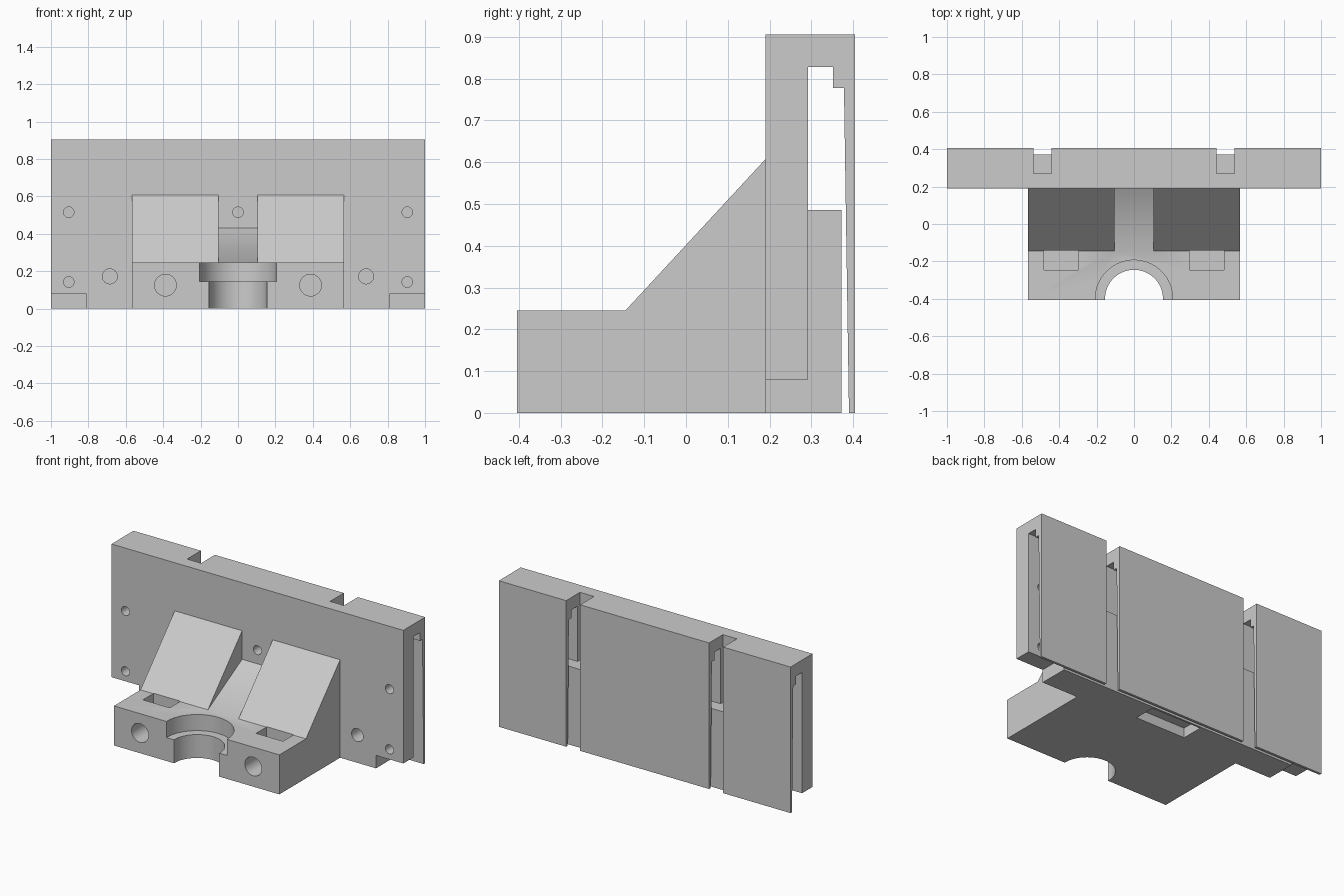
import bpy, bmesh, math
from mathutils import Matrix

if "Cube" in bpy.data.objects:
    bpy.data.objects.remove(bpy.data.objects["Cube"])

grey = bpy.data.materials.new("plain grey")
grey.use_nodes = True
colour = (0.6, 0.6, 0.6, 1)
grey.diffuse_color = colour
grey.node_tree.nodes["Principled BSDF"].inputs["Base Color"].default_value = colour


def make(name, bm):
    bmesh.ops.recalc_face_normals(bm, faces=bm.faces)
    mesh = bpy.data.meshes.new(name)
    bm.to_mesh(mesh)
    bm.free()
    mesh.materials.append(grey)
    ob = bpy.data.objects.new(name, mesh)
    bpy.context.collection.objects.link(ob)
    return ob


def extrude(name, profile, x0, x1):
    """Extrude a (y, z) profile along x."""
    bm = bmesh.new()
    face = bm.faces.new([bm.verts.new((x0, y, z)) for y, z in profile])
    new = bmesh.ops.extrude_face_region(bm, geom=[face])["geom"]
    verts = [v for v in new if isinstance(v, bmesh.types.BMVert)]
    bmesh.ops.translate(bm, verts=verts, vec=(x1 - x0, 0, 0))
    return make(name, bm)


def box(name, x0, x1, y0, y1, z0, z1):
    return extrude(name, [(y0, z0), (y1, z0), (y1, z1), (y0, z1)], x0, x1)


def cylinder(name, radius, centre, depth, axis, sides=48):
    bm = bmesh.new()
    turn = Matrix.Rotation(math.pi / 2, 4, "X") if axis == "Y" else Matrix()
    bmesh.ops.create_cone(bm, cap_ends=True, segments=sides, radius1=radius,
                          radius2=radius, depth=depth,
                          matrix=Matrix.Translation(centre) @ turn)
    return make(name, bm)


def combine(target, tool, operation="DIFFERENCE"):
    mod = target.modifiers.new("combine", "BOOLEAN")
    mod.operation, mod.solver, mod.object = operation, "EXACT", tool
    bpy.context.view_layer.objects.active = target
    bpy.ops.object.modifier_apply(modifier=mod.name)
    bpy.data.objects.remove(tool)


# Clamp block with sloped gussets and a trough between them
base = extrude("clamp_block", [(-.405, 0), (.25, 0), (.25, .607), (.19, .607),
                               (-.145, .245), (-.405, .245)], -.567, .567)
combine(base, extrude("trough", [(-.145, .245), (.19, .43), (.26, .43),
                                 (.26, .7), (-.145, .7)], -.105, .105))

# Half bore with a wider counterbore
combine(base, cylinder("bore", .155, (0, -.4, .1), .4, "Z", 64))
combine(base, cylinder("counterbore", .207, (0, -.4, .245), .2, "Z", 64))

# Nut traps and clamp bolt holes
for side in (-1, 1):
    x = side * .388
    combine(base, box("nut_trap", x - .092, x + .092, -.245, -.143, .035, .4))
    combine(base, cylinder("bolt_hole", .058, (x, -.35, .125), .3, "Y"))

# Back plate with a hanging slot and a thin tapered rear wall
plate = extrude("mounting_plate", [
    (.19, .08), (.19, .905), (.405, .905), (.405, 0), (.39, 0), (.378, .778),
    (.352, .778), (.352, .828), (.292, .828), (.292, .08)], -1, 1)

# Filler block inside the slot, with a lower bar at the front
filler = extrude("filler", [(.19, 0), (.372, 0), (.372, .485), (.27, .485),
                            (.27, .08), (.19, .08)], -.813, .813)
combine(plate, filler, "UNION")
combine(plate, base, "UNION")

# Rear grooves
for side in (-1, 1):
    x = side * .49
    combine(plate, extrude("groove", [(.27, 1), (.27, .485), (.374, .485),
                                      (.374, -.1), (.5, -.1), (.5, 1)],
                           x - .048, x + .048))

# Screw holes through the front wall
for x, z, radius in [(0, .515, .028), (.905, .515, .028), (.905, .142, .028),
                     (.685, .172, .04)]:
    for side in ((-1, 1) if x else (1,)):
        combine(plate, cylinder("screw_hole", radius, (side * x, .25, z), .2, "Y", 32))

# Shallow recess under the plate
combine(plate, box("recess", -.17, .17, .225, .36, -.1, .06))

bpy.ops.object.select_all(action="DESELECT")
plate.select_set(True)
bpy.context.view_layer.objects.active = plate
bpy.ops.object.shade_smooth_by_angle(angle=math.radians(30))
